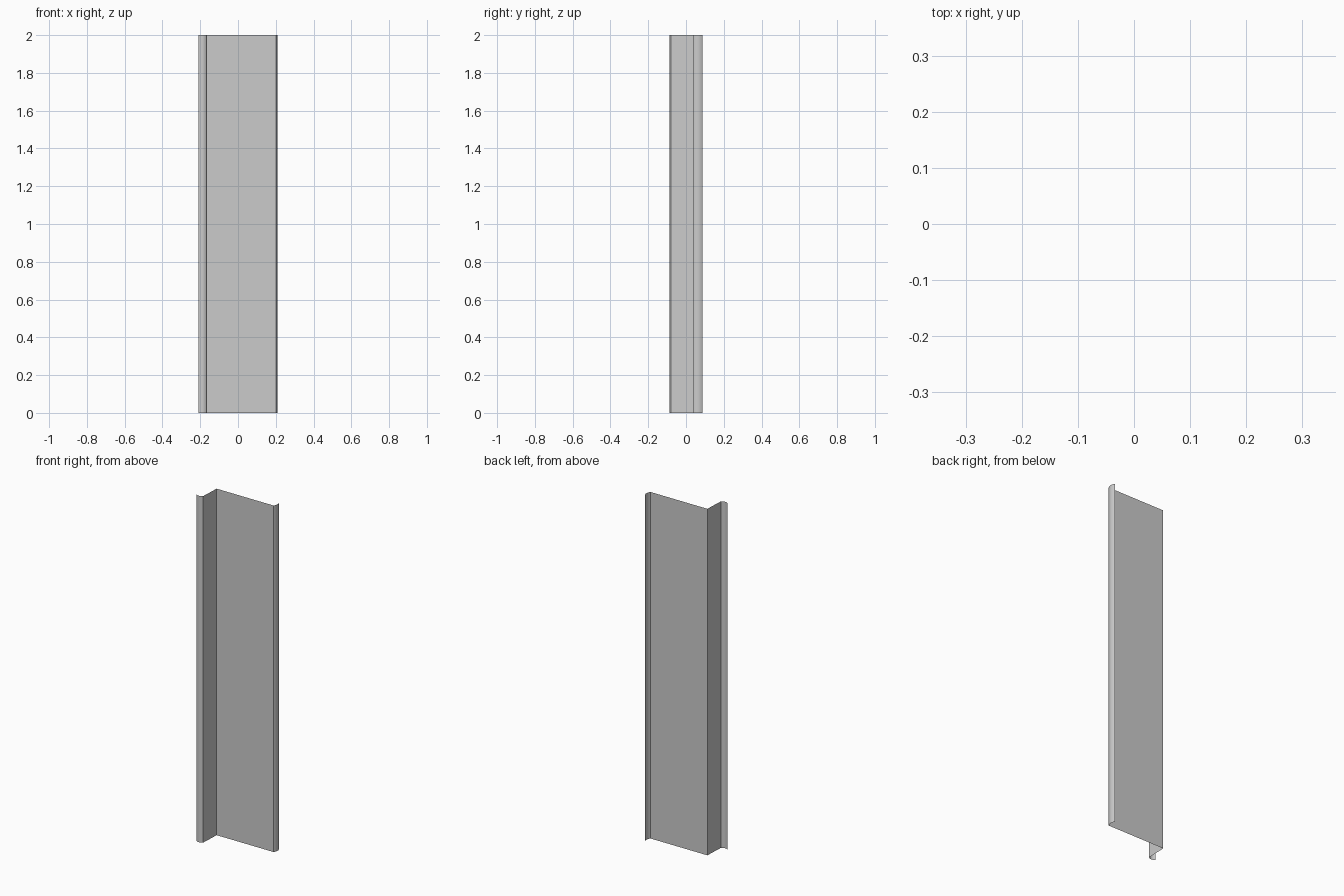
import bpy, bmesh
from mathutils import Vector

if "Cube" in bpy.data.objects:
    bpy.data.objects.remove(bpy.data.objects["Cube"])

HEIGHT = 2.0


def arc(a, b, bulge, n=8):
    """Shallow curved lip from a to b, bowed sideways by the bulge vector."""
    a, b, bulge = Vector(a), Vector(b), Vector(bulge)
    return [a.lerp(b, i / n) + bulge * (1 - (2 * i / n - 1) ** 2) for i in range(n + 1)]


# Cross-section of the thin sheet: curved lip, web, wide panel, curved lip
left_lip = arc((-0.209, -0.079), (-0.168, -0.079), (0, -0.008))
right_lip = arc((0.201, 0.038), (0.201, 0.087), (0.008, 0))
profile = left_lip + [Vector((-0.163, 0.038))] + right_lip

# Extrude the section straight up as an open sheet
bm = bmesh.new()
verts = [bm.verts.new((p.x, p.y, 0)) for p in profile]
edges = [bm.edges.new(pair) for pair in zip(verts, verts[1:])]
new = bmesh.ops.extrude_edge_only(bm, edges=edges)["geom"]
bmesh.ops.translate(bm, vec=(0, 0, HEIGHT),
                    verts=[g for g in new if isinstance(g, bmesh.types.BMVert)])
bmesh.ops.recalc_face_normals(bm, faces=bm.faces)

mesh = bpy.data.meshes.new("folded_sheet")
bm.to_mesh(mesh)
bm.free()
sheet = bpy.data.objects.new("folded_sheet", mesh)
bpy.context.collection.objects.link(sheet)

# Smooth lips, sharp folds
bpy.context.view_layer.objects.active = sheet
sheet.select_set(True)
bpy.ops.object.shade_smooth_by_angle(angle=0.35)
